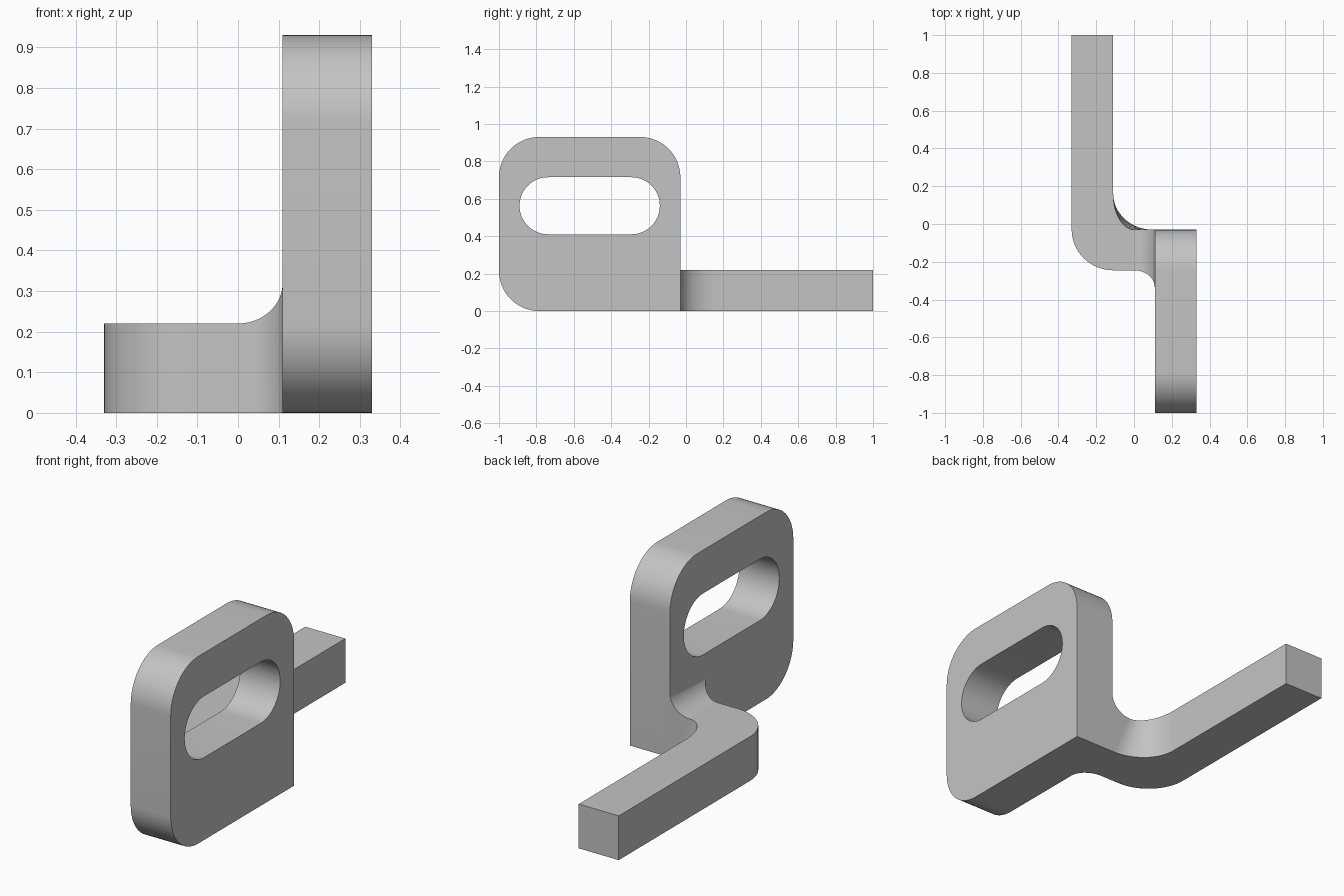
import bpy, bmesh
from math import sin, cos, pi, radians

cube = bpy.data.objects.get("Cube")
if cube:
    bpy.data.objects.remove(cube, do_unlink=True)

# Single grey material
grey = bpy.data.materials.new("plain grey")
grey.use_nodes = True
colour = (0.55, 0.55, 0.55, 1)
grey.diffuse_color = colour
grey.node_tree.nodes["Principled BSDF"].inputs["Base Color"].default_value = colour

STEPS = 16


def finish(name, bm):
    bmesh.ops.remove_doubles(bm, verts=bm.verts, dist=0.0005)
    bmesh.ops.recalc_face_normals(bm, faces=bm.faces)
    mesh = bpy.data.meshes.new(name)
    bm.to_mesh(mesh)
    bm.free()
    mesh.materials.append(grey)
    obj = bpy.data.objects.new(name, mesh)
    bpy.context.collection.objects.link(obj)
    return obj


def smooth(obj):
    bpy.ops.object.select_all(action="DESELECT")
    obj.select_set(True)
    bpy.context.view_layer.objects.active = obj
    bpy.ops.object.shade_smooth_by_angle(angle=radians(30))


def rounded_slab(name, y0, y1, z0, z1, radii, x0, x1):
    """Rectangle in the yz plane with one radius per corner, extruded along x."""
    corners = [(y1, z1, -1, -1), (y0, z1, 1, -1), (y0, z0, 1, 1), (y1, z0, -1, 1)]
    bm = bmesh.new()
    outline = []
    for k, ((y, z, sy, sz), r) in enumerate(zip(corners, radii)):
        for i in range(STEPS + 1 if r else 1):
            a = (k + i / STEPS) * pi / 2
            dy, dz = (r * cos(a), r * sin(a)) if r else (0, 0)
            outline.append(bm.verts.new((x0, y + sy * r + dy, z + sz * r + dz)))
    face = bm.faces.new(outline)
    new = bmesh.ops.extrude_face_region(bm, geom=[face])["geom"]
    bmesh.ops.translate(bm, vec=(x1 - x0, 0, 0),
                        verts=[v for v in new if isinstance(v, bmesh.types.BMVert)])
    return finish(name, bm)


# Upright plate with a long slot; its lower back corner stays square
plate = rounded_slab("slotted_plate", -1, -0.03, 0, 0.93,
                     (0.215, 0.215, 0.215, 0), 0.11, 0.33)
cutter = rounded_slab("slot_cutter", -0.89, -0.14, 0.41, 0.715,
                      (0.1524,) * 4, 0, 0.5)
cutter.hide_render = True
cut = plate.modifiers.new("slot", "BOOLEAN")
cut.operation = "DIFFERENCE"
cut.solver = "EXACT"
cut.object = cutter
bpy.context.view_layer.objects.active = plate
bpy.ops.object.modifier_apply(modifier=cut.name)
bpy.data.objects.remove(cutter, do_unlink=True)
smooth(plate)

# Bent arm: each station holds outer point, inner top, inner bottom and height
stations = [((-0.33, 1), (-0.11, 1), (-0.11, 1), 0.22)]
for i in range(STEPS + 1):  # bend, with the inner wall flaring toward its base
    c, s = cos(i / STEPS * pi / 2), sin(i / STEPS * pi / 2)
    stations.append(((-0.11 - 0.22 * c, -0.03 - 0.215 * s),
                     (-0.11 * c, 0.16 - 0.19 * s),
                     (0.1 - 0.21 * c, 0.16 - 0.19 * s), 0.22))
for i in range(STEPS + 1):  # fillets running up and along the plate
    c, s = cos(i / STEPS * pi / 2), sin(i / STEPS * pi / 2)
    x = 0.11 * s
    stations.append(((x, -0.335 + 0.09 * c), (x, -0.03),
                     (0.1 + 0.01 * s, -0.03), 0.32 - 0.1 * c))

bm = bmesh.new()
rings = [[bm.verts.new(p) for p in ((*o, 0), (*o, h), (*t, h), (*b, 0))]
         for o, t, b, h in stations]
for r, q in zip(rings, rings[1:]):
    for j in range(4):
        k = (j + 1) % 4
        bm.faces.new((r[j], r[k], q[k], q[j]))
bm.faces.new(rings[0])
bm.faces.new(rings[-1])
smooth(finish("bent_arm", bm))
